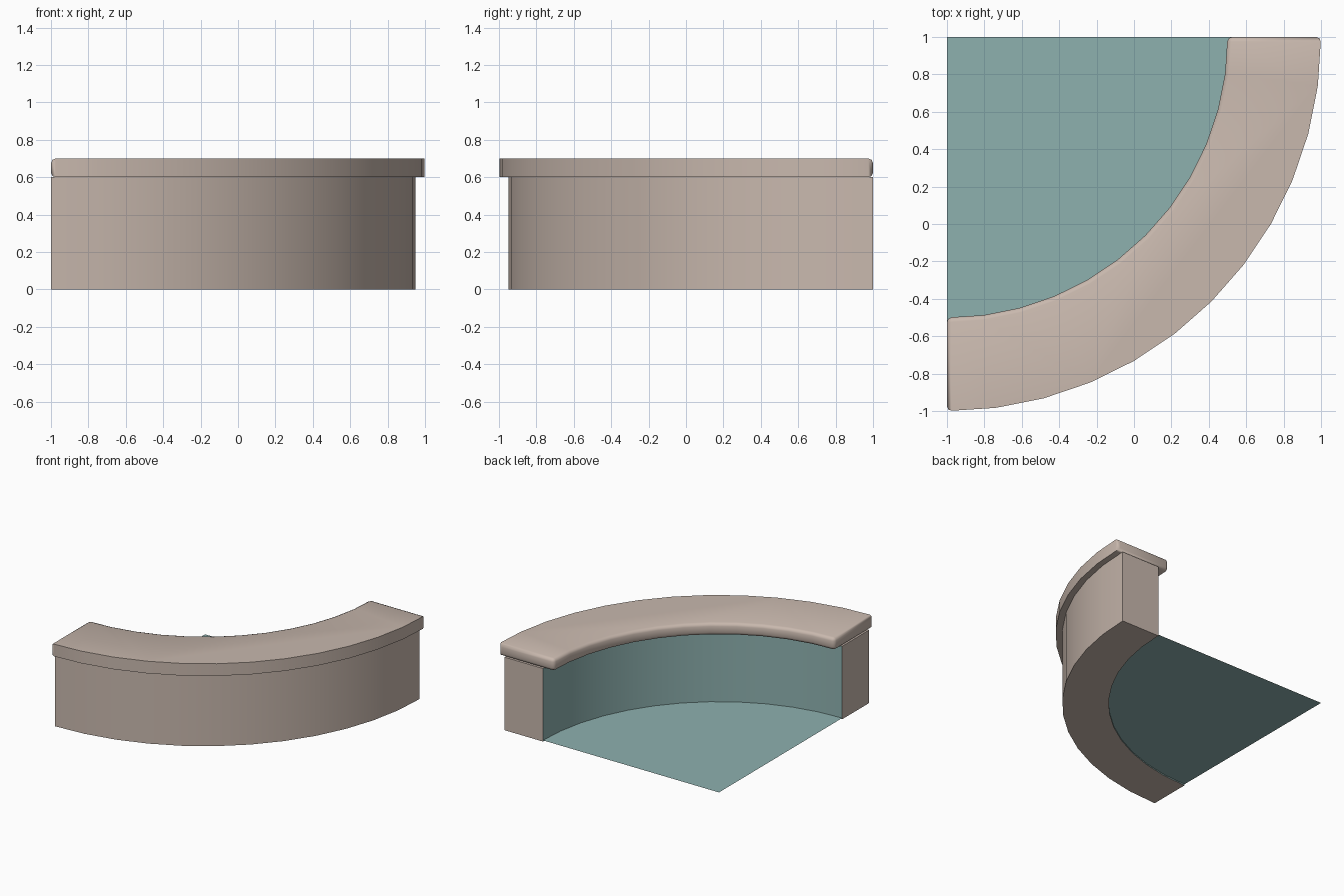
import bpy, bmesh
from math import cos, sin, pi, radians

cube = bpy.data.objects.get("Cube")
if cube:
    bpy.data.objects.remove(cube)

STEPS = 12          # segments in the quarter circle
CX, CY = -1.0, 1.0  # centre of the arc


def material(name, rgb):
    m = bpy.data.materials.new(name)
    m.use_nodes = True
    m.diffuse_color = (*rgb, 1)
    m.node_tree.nodes["Principled BSDF"].inputs["Base Color"].default_value = (*rgb, 1)
    return m


stone = material("warm beige stone", (0.58, 0.48, 0.42))
teal = material("pale teal lining", (0.27, 0.44, 0.43))


def arc(radius, z):
    """Quarter circle from the front end to the left end."""
    angles = [-pi / 2 + pi / 2 * i / STEPS for i in range(STEPS + 1)]
    return [(CX + radius * cos(a), CY + radius * sin(a), z) for a in angles]


def radius_of(v):
    return ((v.co.x - CX) ** 2 + (v.co.y - CY) ** 2) ** 0.5


def arc_block(inner, outer, z0, z1):
    """Curved block with one face for its base and one for its top."""
    bm = bmesh.new()
    outline = arc(outer, z0) + arc(inner, z0)[::-1]
    base = bm.faces.new([bm.verts.new(p) for p in outline])
    top = bmesh.ops.extrude_face_region(bm, geom=[base], use_keep_orig=True)["geom"]
    for v in top:
        if isinstance(v, bmesh.types.BMVert):
            v.co.z = z1
    bmesh.ops.recalc_face_normals(bm, faces=bm.faces)
    return bm


def finish(bm, name, materials, angle):
    mesh = bpy.data.meshes.new(name)
    bm.to_mesh(mesh)
    bm.free()
    obj = bpy.data.objects.new(name, mesh)
    bpy.context.collection.objects.link(obj)
    for m in materials:
        mesh.materials.append(m)
    bpy.ops.object.select_all(action="DESELECT")
    obj.select_set(True)
    bpy.context.view_layer.objects.active = obj
    bpy.ops.object.shade_smooth_by_angle(angle=radians(angle))
    return obj


# Curved wall, with its inner side lined in teal
INNER, OUTER = 1.6, 1.95
bm = arc_block(INNER, OUTER, 0, 0.6)
for f in bm.faces:
    if abs(f.normal.z) < 0.1 and all(radius_of(v) < INNER + 0.01 for v in f.verts):
        f.material_index = 1
finish(bm, "curved_wall", [stone, teal], 30)

# Capping slab: rounded on the ends and inner side, crisp on the outer arc
CAP_INNER, CAP_OUTER = 1.5, 2.0
bm = arc_block(CAP_INNER, CAP_OUTER, 0.6, 0.7)


def is_rounded(edge):
    on_outer = all(radius_of(v) > CAP_OUTER - 0.01 for v in edge.verts)
    at_end = all(min(v.co.x - CX, CY - v.co.y) < 0.001 for v in edge.verts)
    vertical = abs(edge.verts[0].co.z - edge.verts[1].co.z) > 0.01
    return at_end or not (on_outer or vertical)


bmesh.ops.bevel(bm, geom=[e for e in bm.edges if is_rounded(e)], offset=0.025,
                offset_type="OFFSET", segments=2, profile=0.5, affect="EDGES")
finish(bm, "capping_slab", [stone], 50)

# Thin floor sheet filling the quarter circle
bm = bmesh.new()
outline = [(CX, CY, 0.01)] + arc(INNER, 0.01)
bm.faces.new([bm.verts.new(p) for p in outline])
finish(bm, "floor_sheet", [teal], 30)
